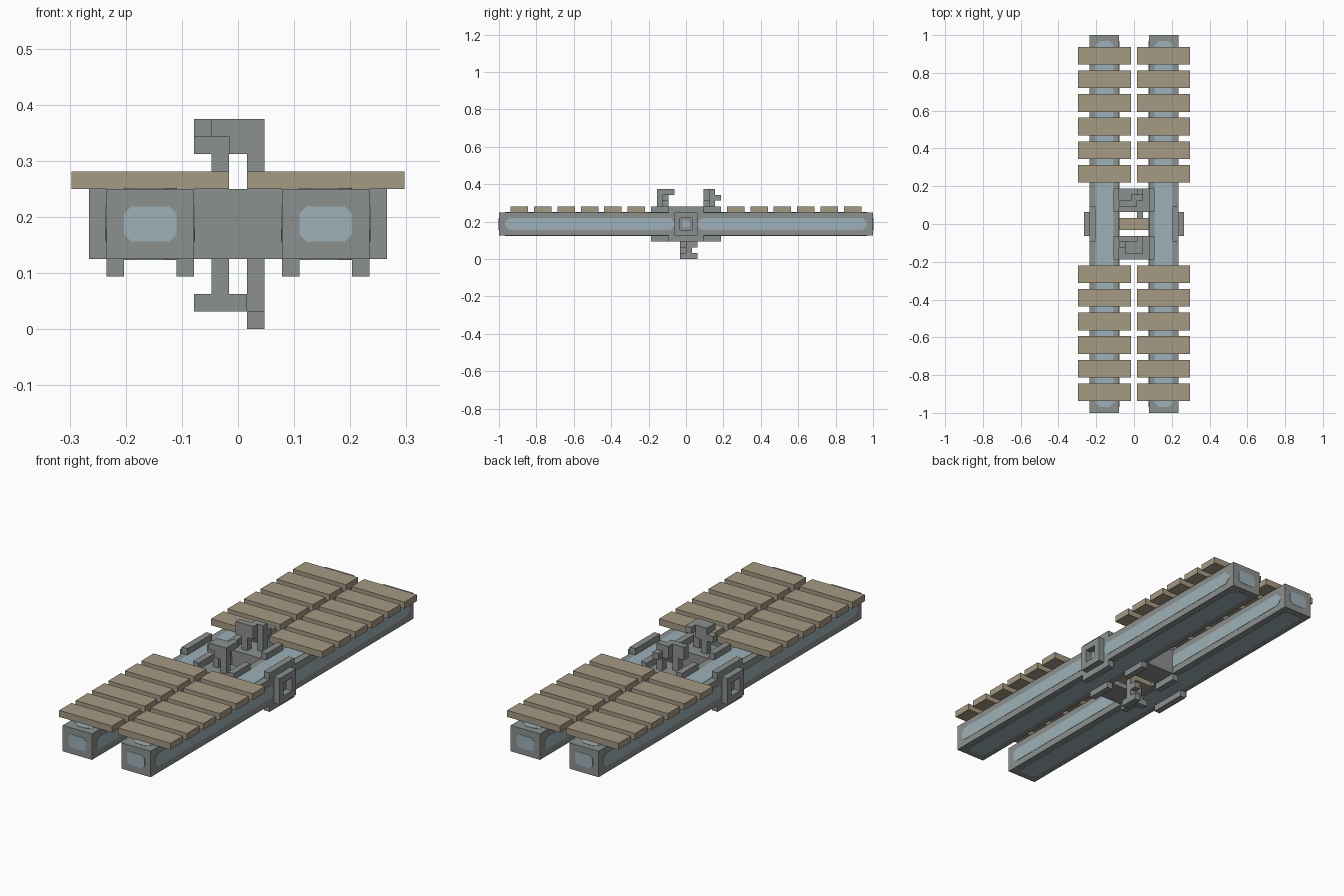
import bpy
import bmesh
from mathutils import Vector

if "Cube" in bpy.data.objects:
    bpy.data.objects.remove(bpy.data.objects["Cube"])

UNIT = 1 / 32  # everything sits on a grid of this size


def material(name, colour):
    mat = bpy.data.materials.new(name)
    mat.use_nodes = True
    mat.diffuse_color = (*colour, 1)
    mat.node_tree.nodes["Principled BSDF"].inputs["Base Color"].default_value = (*colour, 1)
    return mat


steel = material("steel grey", (0.26, 0.28, 0.275))
blue = material("pale blue", (0.34, 0.44, 0.48))
wood = material("weathered wood", (0.38, 0.32, 0.23))


def finish(name, bm, mat):
    bmesh.ops.recalc_face_normals(bm, faces=bm.faces)
    mesh = bpy.data.meshes.new(name)
    bm.to_mesh(mesh)
    bm.free()
    mesh.materials.append(mat)
    obj = bpy.data.objects.new(name, mesh)
    bpy.context.collection.objects.link(obj)
    return obj


def boxes(name, mat, *spans):
    """Join cuboids given as (x range, y range, z range) in grid units."""
    bm = bmesh.new()
    for span in spans:
        verts = bmesh.ops.create_cube(bm, size=1)["verts"]
        for v in verts:
            v.co = [(lo + (c + 0.5) * (hi - lo)) * UNIT for c, (lo, hi) in zip(v.co, span)]
    return finish(name, bm, mat)


def panel(name, axis, side, level, a, b, cut=0.7):
    """Thin blue plate with cut corners, lying across the given axis."""
    (a0, a1), (b0, b1) = a, b
    outline = [(a0 + cut, b0), (a1 - cut, b0), (a1, b0 + cut), (a1, b1 - cut),
               (a1 - cut, b1), (a0 + cut, b1), (a0, b1 - cut), (a0, b0 + cut)]
    others = [i for i in range(3) if i != axis]
    bm = bmesh.new()
    verts = []
    for p, q in outline:
        co = Vector()
        co[axis], co[others[0]], co[others[1]] = level, p, q
        verts.append(bm.verts.new(co * UNIT))
    face = bm.faces.new(verts)
    raised = bmesh.ops.extrude_face_region(bm, geom=[face])["geom"]
    shift = Vector()
    shift[axis] = side * 0.0015
    bmesh.ops.translate(bm, vec=shift, verts=[g for g in raised if isinstance(g, bmesh.types.BMVert)])
    return finish(name, bm, blue)


def flip(span, side):
    return tuple(sorted((span[0] * side, span[1] * side)))


for side, label in ((1, "left"), (-1, "right")):
    # Long beam with its blue panels
    beam_x = flip((2.5, 7.5), side)
    inset_x = flip((3.5, 6.5), side)
    inset_y, inset_z = (-31, 31), (5, 7)
    boxes(label + "_beam", steel, (beam_x, (-32, 32), (4, 8)))
    panel(label + "_top_panel", 2, 1, 8, inset_x, inset_y)
    panel(label + "_bottom_panel", 2, -1, 4, inset_x, inset_y)
    panel(label + "_inner_panel", 0, -side, 2.5 * side, inset_y, inset_z)
    for end, where in ((-1, "front"), (1, "back")):
        panel(f"{label}_{where}_end_panel", 1, end, 32 * end, inset_x, inset_z, 0.4)
        panel(f"{label}_{where}_outer_panel", 0, side, 7.5 * side, flip((2, 31), end), inset_z)

        # Row of planks
        for i in range(6):
            start = 7 + 4 * i
            boxes(f"{label}_{where}_plank_{i + 1}", wood,
                  (flip((0.5, 9.5), side), flip((start, start + 3), end), (8, 9)))

        # Clips of the cross block gripping the beam's inner edges
        clip_x, clip_y = flip((2.5, 3.5), side), flip((2, 6), end)
        boxes(f"{label}_{where}_inner_clip", steel,
              (clip_x, clip_y, (8, 9)), (clip_x, clip_y, (3, 4)))

    # Outer clip with a square ring
    edge_x, ring_x = flip((6.5, 7.5), side), flip((7.5, 8.5), side)
    boxes(label + "_outer_clip", steel, (edge_x, (-3, 3), (8, 9)), (edge_x, (-3, 3), (3, 4)))
    boxes(label + "_ring", steel,
          (ring_x, (-2, 2), (7, 8)), (ring_x, (-2, 2), (4, 5)),
          (ring_x, (-2, -1), (5, 7)), (ring_x, (1, 2), (5, 7)))
    panel(label + "_ring_centre", 0, side, 7.5 * side, (-0.6, 0.6), (5.4, 6.6), 0.2)

# Cross blocks and the wooden axle between the beams
for end, where in ((-1, "front"), (1, "back")):
    boxes(where + "_cross_block", steel, ((-2.5, 2.5), flip((2, 6), end), (4, 8)))
boxes("axle", wood, ((-2.5, 2.5), (-1, 1), (4, 6)))

# Hooks: two posts, a bridge and stubby arms
near, far = (-1.5, -0.5), (0.5, 1.5)
boxes("front_hook", steel,
      (near, (-4, -3), (8, 12)), (far, (-5, -4), (8, 12)),
      ((-0.5, 0.5), (-5, -3), (10, 12)),
      ((-2.5, -1.5), (-4, -3), (10, 11)), (near, (-5, -4), (11, 12)),
      (far, (-4, -2), (11, 12)))
boxes("back_hook", steel,
      (near, (3, 4), (8, 12)), (far, (4, 5), (8, 12)),
      ((-0.5, 0.5), (3, 5), (10, 12)),
      ((-2.5, -1.5), (3, 4), (10, 12)), (far, (5, 6), (10, 11)))
boxes("bottom_hook", steel,
      (near, (-1, 0), (1, 4)), (far, (0, 1), (0, 4)),
      ((-0.5, 0.5), (-1, 1), (1, 2)),
      ((-2.5, -1.5), (-1, 0), (1, 2)),
      (far, (1, 2), (0, 1)), (far, (1, 2), (2, 3)), (far, (-1, 0), (0, 1)))
